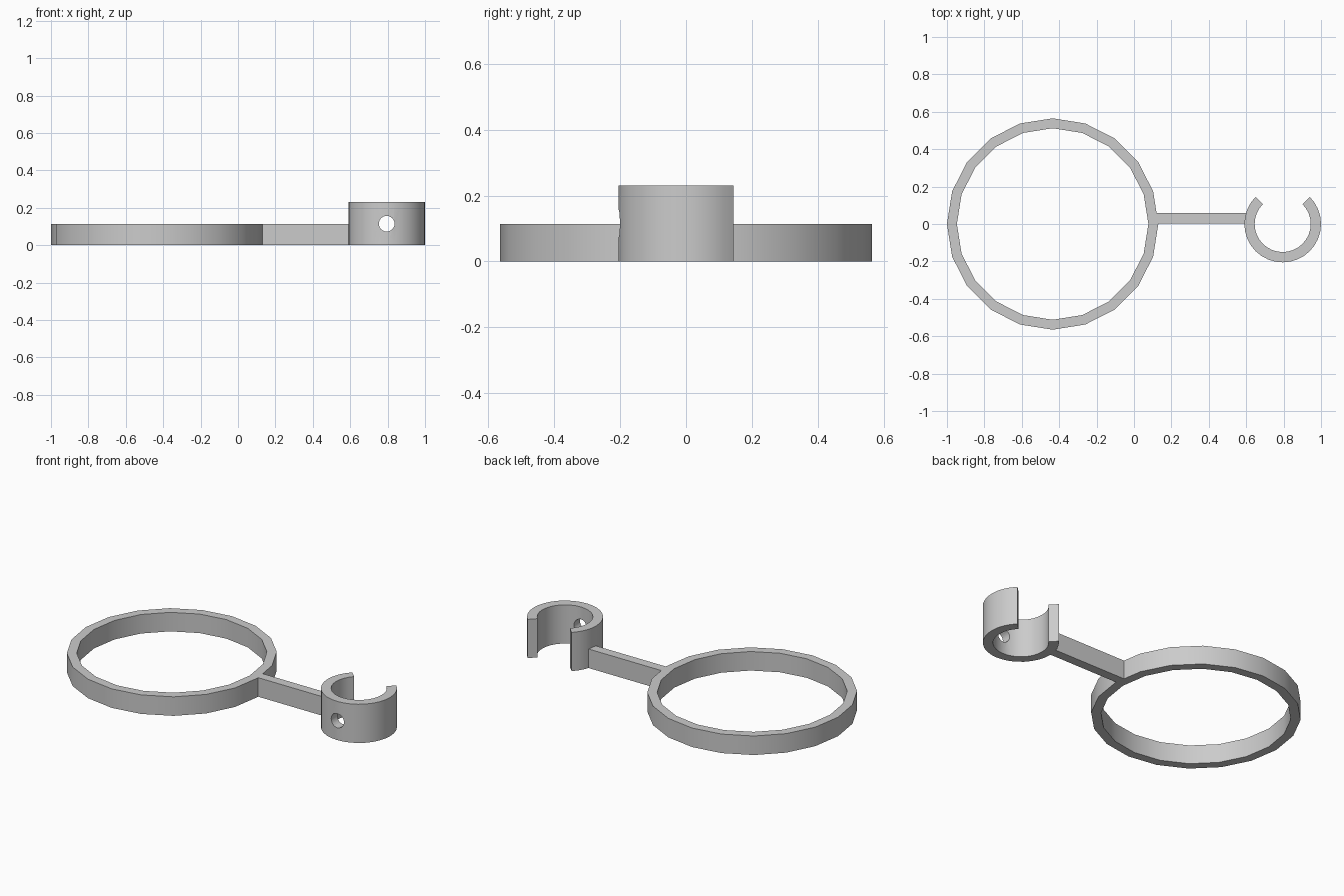
import bpy, bmesh
from math import cos, sin, radians

cube = bpy.data.objects.get("Cube")
if cube:
    bpy.data.objects.remove(cube)

grey = bpy.data.materials.new("light_grey")
grey.use_nodes = True
grey.diffuse_color = (0.6, 0.6, 0.6, 1)
grey.node_tree.nodes["Principled BSDF"].inputs["Base Color"].default_value = (0.6, 0.6, 0.6, 1)


def finish(name, bm):
    """Turn a bmesh into a smooth-shaded object with sharp corners."""
    bmesh.ops.recalc_face_normals(bm, faces=bm.faces)
    mesh = bpy.data.meshes.new(name)
    bm.to_mesh(mesh)
    bm.free()
    mesh.materials.append(grey)
    obj = bpy.data.objects.new(name, mesh)
    bpy.context.collection.objects.link(obj)
    bpy.ops.object.select_all(action='DESELECT')
    obj.select_set(True)
    bpy.context.view_layer.objects.active = obj
    bpy.ops.object.shade_smooth_by_angle(angle=radians(30))
    return obj


def band(name, cx, inner, outer, height, start, sweep, steps):
    """Upright wall swept around (cx, 0), closed when the sweep is a full turn."""
    bm = bmesh.new()
    closed = sweep == 360
    rows = []
    for i in range(steps if closed else steps + 1):
        a = radians(start + sweep * i / steps)
        rows.append([bm.verts.new((cx + r * cos(a), r * sin(a), z))
                     for r, z in ((inner, 0), (outer, 0), (outer, height), (inner, height))])
    for i in range(steps):
        p, q = rows[i], rows[(i + 1) % len(rows)]
        for k in range(4):
            n = (k + 1) % 4
            bm.faces.new((p[k], p[n], q[n], q[k]))
    if not closed:
        bm.faces.new(rows[0])
        bm.faces.new(rows[-1])
    return finish(name, bm)


def block(name, low, high):
    bm = bmesh.new()
    bmesh.ops.create_cube(bm, size=1)
    for v in bm.verts:
        v.co = [lo if c < 0 else hi for c, lo, hi in zip(v.co, low, high)]
    return finish(name, bm)


# Large ring and the arm joining it to the clip
band("large_ring", -0.435, 0.512, 0.565, 0.113, 0, 360, 20)
block("connecting_arm", (0.11, 0.004, 0), (0.61, 0.06, 0.113))

# C-shaped clip, open a quarter turn at the back
clip = band("open_clip", 0.795, 0.15, 0.205, 0.23, 135, 270, 24)

# Round hole through the front wall of the clip
bpy.ops.mesh.primitive_cylinder_add(vertices=24, radius=0.042, depth=0.2,
                                    location=(0.795, -0.18, 0.115),
                                    rotation=(radians(90), 0, 0))
cutter = bpy.context.object
cutter.name = "hole_cutter"
cutter.data.materials.append(grey)
cut = clip.modifiers.new("screw_hole", 'BOOLEAN')
cut.operation = 'DIFFERENCE'
cut.solver = 'EXACT'
cut.object = cutter
bpy.context.view_layer.objects.active = clip
bpy.ops.object.modifier_apply(modifier=cut.name)
bpy.data.objects.remove(cutter)
bpy.ops.object.select_all(action='DESELECT')
clip.select_set(True)
bpy.ops.object.shade_smooth_by_angle(angle=radians(30))
